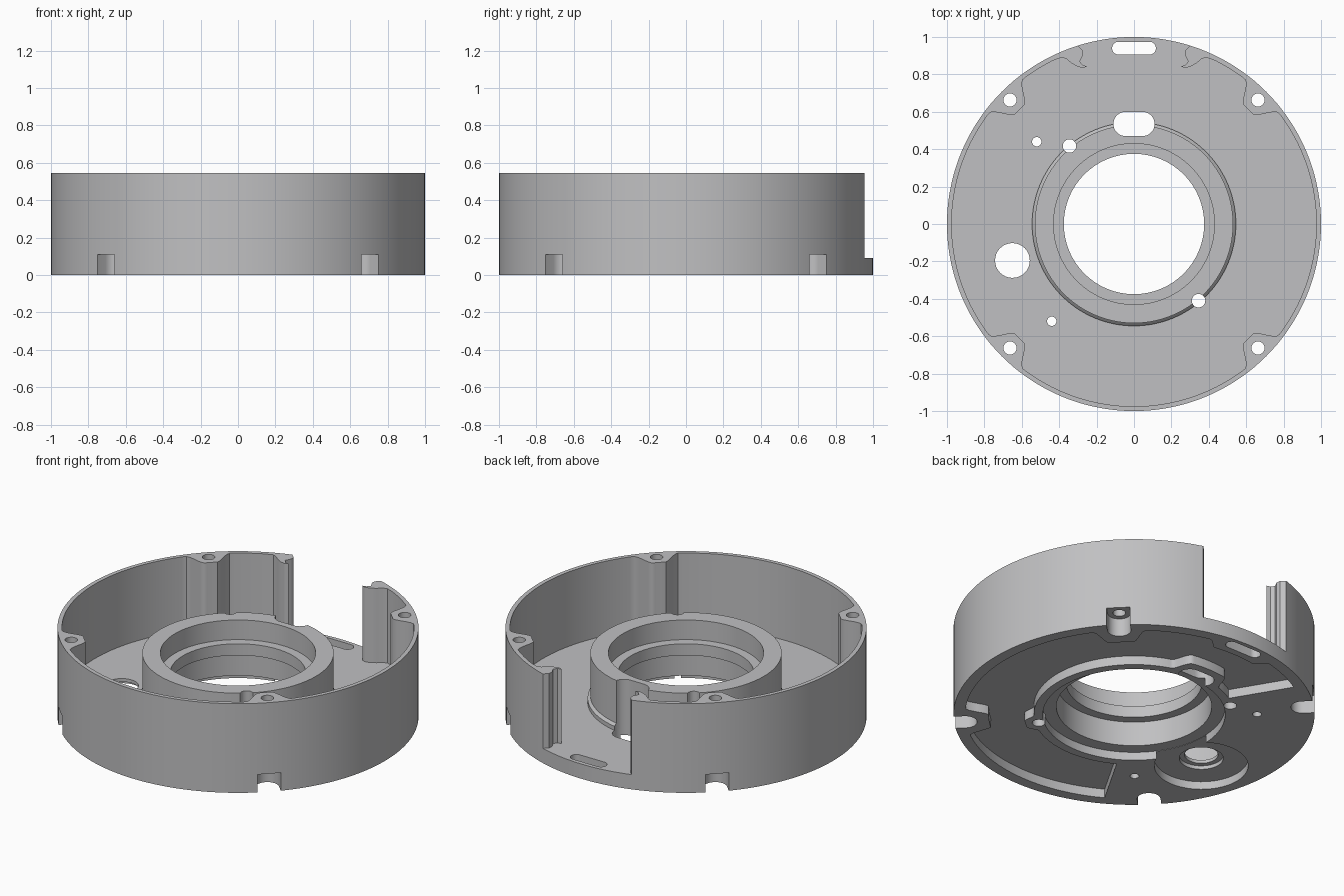
import bpy, bmesh, math
from math import cos, sin, radians, pi

if "Cube" in bpy.data.objects:
    bpy.data.objects.remove(bpy.data.objects["Cube"])

grey = bpy.data.materials.new("metal grey")
grey.diffuse_color = (0.53, 0.53, 0.54, 1)
grey.use_nodes = True
grey.node_tree.nodes["Principled BSDF"].inputs["Base Color"].default_value = grey.diffuse_color


def prism(name, pts, z0, z1):
    """Extrude a closed outline from z0 to z1."""
    bm = bmesh.new()
    face = bm.faces.new([bm.verts.new((x, y, z0)) for x, y in pts])
    ext = bmesh.ops.extrude_face_region(bm, geom=[face])
    top = [v for v in ext["geom"] if isinstance(v, bmesh.types.BMVert)]
    bmesh.ops.translate(bm, verts=top, vec=(0, 0, z1 - z0))
    return finish(name, bm)


def finish(name, bm):
    bmesh.ops.recalc_face_normals(bm, faces=bm.faces)
    mesh = bpy.data.meshes.new(name)
    bm.to_mesh(mesh)
    bm.free()
    mesh.materials.append(grey)
    obj = bpy.data.objects.new(name, mesh)
    bpy.context.collection.objects.link(obj)
    return obj


def lathe(name, section, n=128):
    """Revolve a closed (radius, z) section about the z axis."""
    bm = bmesh.new()
    rings = [[bm.verts.new((r * cos(2 * pi * i / n), r * sin(2 * pi * i / n), z))
              for r, z in section] for i in range(n)]
    m = len(section)
    for i in range(n):
        a, b = rings[i], rings[(i + 1) % n]
        for j in range(m):
            k = (j + 1) % m
            bm.faces.new((a[j], b[j], b[k], a[k]))
    return finish(name, bm)


def circle(x, y, r, n=32):
    return [(x + r * cos(2 * pi * i / n), y + r * sin(2 * pi * i / n)) for i in range(n)]


def stadium(x, y, half, r, angle=0.0, n=16):
    """Round-ended slot outline, turned by an angle."""
    pts = []
    for side in (1, -1):
        for i in range(n + 1):
            t = -pi / 2 + pi * i / n
            px, py = side * (half + r * cos(t)), side * r * sin(t)
            pts.append((x + px * cos(angle) - py * sin(angle),
                        y + px * sin(angle) + py * cos(angle)))
    return pts


def polar(r, deg):
    return (r * cos(radians(deg)), r * sin(radians(deg)))


def bump(deg, centre, flat, width):
    """Smooth hump: 1 within flat degrees of centre, 0 beyond width."""
    d = abs((deg - centre + 180) % 360 - 180)
    t = min(1, max(0, (width - d) / (width - flat)))
    return t * t * (3 - 2 * t)


def span(a, b, step):
    n = round(abs(b - a) / step)
    return [a + (b - a) * i / n for i in range(n + 1)]


CORNERS = (45, 135, 225, 315)

# Outer wall: open at the back, with screw bosses and hooked ends
gap = math.degrees(math.asin(0.3))
outer = [polar(1, d) for d in span(90 + gap, 450 - gap, 2.5)]
hook = [(0.275, 0.93), (0.272, 0.905), (0.29, 0.87), (0.275, 0.85), (0.25, 0.843),
        (0.27, 0.835), (0.30, 0.84), (0.335, 0.86), (0.36, 0.882), (0.385, 0.892),
        (0.41, 0.882)]
inner = [polar(0.975 - 0.11 * max(bump(d, c, 2.3, 7.6) for c in CORNERS), d)
         for d in span(423.5, 116.5, 0.8)]
wall = prism("outer_wall", outer + hook + inner + [(-x, y) for x, y in reversed(hook)],
             0.09, 0.545)

# Base plate and central bearing tower
plate = prism("base_plate", circle(0, 0, 1, 144), 0, 0.09)
tower = lathe("bearing_tower", [
    (0.43, 0.09), (0.545, 0.09), (0.545, 0.115), (0.53, 0.13), (0.53, 0.39),
    (0.43, 0.39), (0.43, 0.27), (0.375, 0.27), (0.375, 0.20), (0.43, 0.20)])

# Cutters that go through everything
through = [prism("wire_slot", stadium(0, 0.535, 0.045, 0.065), -0.1, 1),
           prism("rim_slot", stadium(0, 0.94, 0.083, 0.034), -0.1, 1)]
for x, y, r in ((-0.345, 0.417, 0.036), (0.345, -0.41, 0.036), (-0.52, 0.44, 0.025),
                (-0.44, -0.52, 0.025), (-0.65, -0.195, 0.093)):
    through.append(prism("hole", circle(x, y, r), -0.1, 1))
notches = []
for d in CORNERS:
    x, y = polar(0.9376, d)
    through.append(prism("screw_hole", circle(x, y, 0.035), -0.1, 1))
    sx, sy = polar(1.0376, d)
    notches.append(prism("screw_notch", stadium(sx, sy, 0.1, 0.065, radians(d)), -0.1, 0.11))

# Recesses on the underside
sweep = span(-120, 121, 1)
rim = [polar(0.935 - 0.13 * max(bump(d, 45, 5, 9), bump(d, -45, 5, 9))
             - 0.07 * bump(d, 90, 9, 13), d) for d in sweep]
hub = [polar(0.555 + 0.055 * bump(d, -50, 3, 9) + 0.095 * bump(d, 90, 10, 18), d)
       for d in reversed(sweep)]
under = [prism("arc_recess", rim + hub, -0.1, 0.055),
         prism("centre_bore", circle(0, 0, 0.43, 128), -0.1, 0.3),
         prism("centre_recess", circle(0, 0, 0.505, 128), -0.1, 0.05),
         prism("round_pocket", circle(-0.65, -0.195, 0.26, 64), -0.1, 0.048),
         prism("counterbore", circle(-0.65, -0.195, 0.122, 48), -0.1, 0.07)]


def cut(obj, cutters):
    bpy.context.view_layer.objects.active = obj
    for c in cutters:
        mod = obj.modifiers.new("cut", "BOOLEAN")
        mod.operation, mod.solver, mod.object = "DIFFERENCE", "EXACT", c
        bpy.ops.object.modifier_apply(modifier=mod.name)


cut(plate, under + notches + through)
cut(wall, notches + through[-4:])
cut(tower, through[:1] + through[2:4])

for c in through + notches + under:
    bpy.data.objects.remove(c, do_unlink=True)

# Smooth the round sides, keep the edges crisp
bpy.ops.object.select_all(action="DESELECT")
for obj in (plate, wall, tower):
    obj.select_set(True)
    bpy.context.view_layer.objects.active = obj
bpy.ops.object.shade_smooth_by_angle(angle=radians(30))
